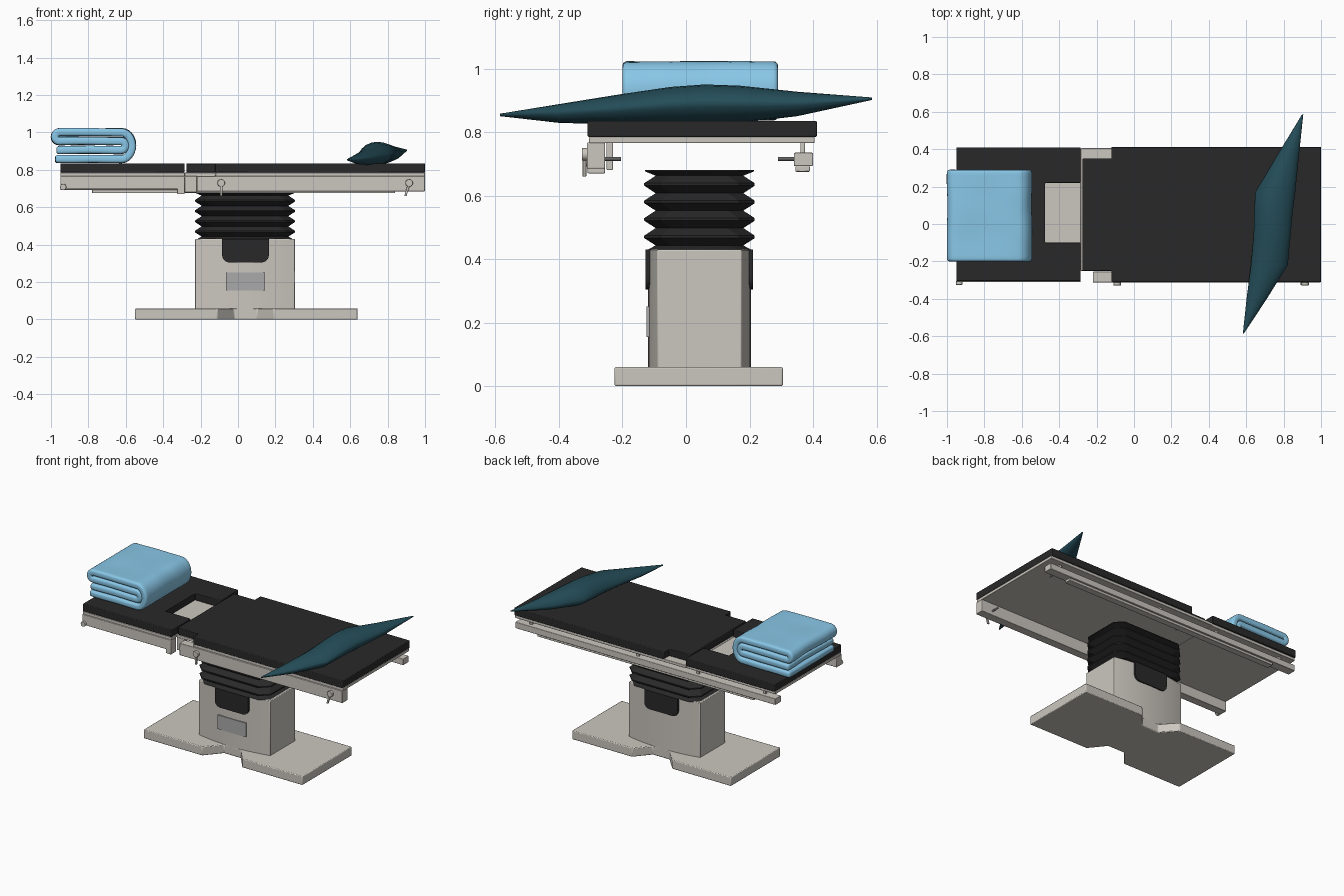
import bpy, bmesh, math
from mathutils import Vector, noise

if "Cube" in bpy.data.objects:
    bpy.data.objects.remove(bpy.data.objects["Cube"])


def material(name, r, g, b):
    m = bpy.data.materials.new(name)
    m.diffuse_color = (r, g, b, 1)
    m.use_nodes = True
    m.node_tree.nodes["Principled BSDF"].inputs["Base Color"].default_value = m.diffuse_color
    return m


CREAM = material("cream_metal", 0.60, 0.57, 0.52)
BLACK = material("black_vinyl", 0.022, 0.022, 0.022)
PANEL = material("panel_grey", 0.40, 0.40, 0.41)
TEAL = material("teal_cloth", 0.018, 0.075, 0.10)
BLUE = material("blue_cloth", 0.25, 0.57, 0.80)


def finish(name, bm, mat, bevel=0, smooth=30):
    bmesh.ops.recalc_face_normals(bm, faces=bm.faces)
    me = bpy.data.meshes.new(name)
    bm.to_mesh(me)
    bm.free()
    ob = bpy.data.objects.new(name, me)
    bpy.context.collection.objects.link(ob)
    me.materials.append(mat)
    if bevel:
        mod = ob.modifiers.new("bevel", "BEVEL")
        mod.width, mod.segments = bevel, 2
        mod.limit_method, mod.angle_limit = "ANGLE", math.radians(40)
    bpy.ops.object.select_all(action="DESELECT")
    ob.select_set(True)
    bpy.context.view_layer.objects.active = ob
    bpy.ops.object.shade_smooth_by_angle(angle=math.radians(smooth))
    return ob


def loft(name, rings, mat, bevel=0, smooth=30):
    """Closed rings of points joined in order and capped at both ends."""
    bm = bmesh.new()
    vs = [[bm.verts.new(p) for p in ring] for ring in rings]
    n = len(vs[0])
    for a, b in zip(vs, vs[1:]):
        for i in range(n):
            j = (i + 1) % n
            bm.faces.new((a[i], a[j], b[j], b[i]))
    bm.faces.new(vs[0])
    bm.faces.new(vs[-1])
    return finish(name, bm, mat, bevel, smooth)


def prism_z(name, pts, z0, z1, mat, bevel=0):
    return loft(name, [[(x, y, z) for x, y in pts] for z in (z0, z1)], mat, bevel)


def prism_y(name, pts, y0, y1, mat, bevel=0):
    return loft(name, [[(x, y, z) for x, z in pts] for y in (y0, y1)], mat, bevel)


def box(name, x0, x1, y0, y1, z0, z1, mat=CREAM, bevel=0.003):
    return prism_z(name, [(x0, y0), (x1, y0), (x1, y1), (x0, y1)], z0, z1, mat, bevel)


def disc(x, z, r, n=20):
    return [(x + r * math.cos(2 * math.pi * i / n), z + r * math.sin(2 * math.pi * i / n)) for i in range(n)]


# Floor base with a trapezoid notch front and back
prism_z("floor_base", [(-0.55, -0.225), (-0.11, -0.225), (-0.02, -0.12), (0.105, -0.12), (0.19, -0.225),
                       (0.64, -0.225), (0.64, 0.305), (0.19, 0.305), (0.105, 0.205), (-0.02, 0.205),
                       (-0.11, 0.305), (-0.55, 0.305)], 0, 0.06, CREAM, 0.005)

# Column with bowed front and back
CX, HX, CY = 0.0375, 0.2675, 0.0425
bow = [(CX + HX * t / 8, 0.1325 + 0.03 * (1 - (t / 8) ** 2)) for t in range(-8, 9)]
prism_z("column", [(x, CY - d) for x, d in bow] + [(x, CY + d) for x, d in reversed(bow)],
        0.05, 0.43, CREAM, 0.004)

# Dark covers on both column faces, rounded at the bottom
cover = [(0.165, 0.43), (-0.085, 0.43)]
for cx, a0 in ((-0.045, 180), (0.125, 270)):
    cover += [(cx + 0.04 * math.cos(math.radians(a0 + k * 15)),
               0.345 + 0.04 * math.sin(math.radians(a0 + k * 15))) for k in range(7)]
prism_y("front_cover", cover, -0.127, -0.10, BLACK)
prism_y("back_cover", cover, 0.18, 0.211, BLACK)
box("control_panel", -0.065, 0.145, -0.124, -0.10, 0.155, 0.25, PANEL, 0)


# Bellows
def bellows_ring(z, d):
    hx, hy, c = HX - d, 0.174 - d, 0.05
    pts = [(hx - c, -hy), (hx, -hy + c), (hx, hy - c), (hx - c, hy)]
    pts += [(-x, -y) for x, y in pts]
    return [(CX + x, CY + y, z) for x, y in pts]


rings = [bellows_ring(0.43, 0.012), bellows_ring(0.443, 0.036)]
for z in (0.47, 0.525, 0.58, 0.635):
    rings += [bellows_ring(z - 0.004, 0), bellows_ring(z + 0.004, 0), bellows_ring(z + 0.0275, 0.036)]
rings += [bellows_ring(0.676, 0.003), bellows_ring(0.68, 0.003)]
loft("bellows", rings, BLACK, 0, 20)

# Table top plates
box("leg_plate", -0.95, -0.285, -0.305, 0.40, 0.765, 0.785)
prism_z("body_plate", [(-0.285, -0.25), (-0.12, -0.25), (-0.12, -0.305), (1, -0.305), (1, 0.405), (-0.285, 0.405)],
        0.765, 0.785, CREAM, 0.003)

# Mattress sections
prism_z("leg_mattress", [(-0.95, -0.305), (-0.285, -0.305), (-0.285, -0.10), (-0.475, -0.10), (-0.475, 0.22),
                         (-0.285, 0.22), (-0.285, 0.41), (-0.95, 0.41)], 0.785, 0.835, BLACK, 0.004)
prism_z("body_mattress", [(-0.275, -0.25), (-0.12, -0.25), (-0.12, -0.31), (1, -0.31), (1, 0.412),
                          (-0.12, 0.412), (-0.12, 0.35), (-0.275, 0.35)], 0.785, 0.835, BLACK, 0.004)

# Side rails
box("front_leg_rail", -0.95, -0.285, -0.31, -0.255, 0.697, 0.767)
box("front_hinge_block", -0.325, -0.285, -0.31, -0.255, 0.67, 0.767)
box("front_body_rail", -0.22, 1.0, -0.312, -0.255, 0.685, 0.767)
box("hinge_link", -0.285, -0.22, -0.25, -0.23, 0.68, 0.767)
box("back_upper_rail", -0.95, 1.0, 0.34, 0.40, 0.693, 0.735)
box("back_lower_rail", -0.78, 0.84, 0.345, 0.39, 0.675, 0.693)
for i, x in enumerate((-0.85, -0.35, 0.1, 0.9)):
    box(f"back_rail_post_{i}", x - 0.01, x + 0.01, 0.36, 0.375, 0.73, 0.767)

# Rail clamps: round knob, lever and inner pin
for i, (x, lean) in enumerate(((-0.09, 0.0), (0.915, -0.02))):
    prism_y(f"clamp_knob_{i}", disc(x, 0.73, 0.02), -0.328, -0.305, CREAM, 0.002)
    prism_y(f"clamp_lever_{i}", [(x - 0.006, 0.73), (x + 0.008, 0.73), (x + lean + 0.006, 0.66),
                                 (x + lean - 0.006, 0.66)], -0.326, -0.314, CREAM, 0.002)
    prism_y(f"front_pin_{i}", disc(x, 0.715, 0.006, 10), -0.26, -0.205, PANEL)
    prism_y(f"back_pin_{i}", disc(x, 0.715, 0.006, 10), 0.29, 0.345, PANEL)
prism_y("leg_rail_knob", disc(-0.935, 0.708, 0.017), -0.325, -0.305, CREAM, 0.002)

# Pillow: lens sections along y as (y, left x, right x, top z, bottom z)
stations = [(-0.585, 0.582, 0.588, 0.858, 0.850), (-0.40, 0.602, 0.71, 0.888, 0.829),
            (-0.22, 0.625, 0.822, 0.917, 0.824), (-0.05, 0.64, 0.838, 0.942, 0.824),
            (0.06, 0.642, 0.848, 0.95, 0.825), (0.17, 0.648, 0.862, 0.946, 0.829),
            (0.35, 0.755, 0.88, 0.927, 0.850), (0.585, 0.898, 0.905, 0.909, 0.901)]
rings = []
for y, xl, xr, zt, zb in stations:
    zl, zr = zb + (zt - zb) * 0.4, zb + (zt - zb) * 0.55
    ring = []
    for k in range(20):
        a = 2 * math.pi * k / 20
        c, s = math.cos(a), math.sin(a)
        u = (c + 1) / 2
        edge = zl + (zr - zl) * u
        swell = abs(s) ** 1.3
        ring.append((xl + (xr - xl) * u, y, edge + ((zt if s > 0 else zb) - edge) * swell))
    rings.append(ring)
loft("pillow", rings, TEAL, 0, 60)


# Folded blanket: one strip folded over twice, seen from the front as a path
def arc(cx, cz, rx, rz, a0, a1, n=10):
    return [(cx + rx * math.cos(math.radians(a0 + (a1 - a0) * i / n)),
             cz + rz * math.sin(math.radians(a0 + (a1 - a0) * i / n))) for i in range(n + 1)]


def run(x0, x1, z, n=8):
    return [(x0 + (x1 - x0) * i / n, z) for i in range(1, n)]


path = [(-0.97, 0.906)] + run(-0.97, -0.625, 0.906) + arc(-0.625, 0.930, 0.024, 0.024, -90, 90)
path += run(-0.625, -0.955, 0.954) + arc(-0.955, 0.9775, 0.0235, 0.0235, 270, 90)
path += run(-0.955, -0.62, 1.001) + arc(-0.62, 0.9295, 0.053, 0.0715, 90, -90, 14)
path += run(-0.62, -0.978, 0.858) + [(-0.978, 0.858)]
bm = bmesh.new()
cols = []
NY = 16
for i in range(NY + 1):
    y = -0.2 + 0.49 * i / NY
    col = []
    for x, z in path:
        w = noise.noise(Vector((x * 7, y * 7, z * 9)))
        col.append(bm.verts.new((x + 0.004 * w, y, z + 0.003 * w)))
    cols.append(col)
for a, b in zip(cols, cols[1:]):
    for j in range(len(path) - 1):
        bm.faces.new((a[j], a[j + 1], b[j + 1], b[j]))
blanket = finish("folded_blanket", bm, BLUE)
solid = blanket.modifiers.new("thickness", "SOLIDIFY")
solid.thickness, solid.offset = 0.042, 0
soft = blanket.modifiers.new("soft_edges", "BEVEL")
soft.width, soft.segments = 0.014, 3
soft.limit_method, soft.angle_limit = "ANGLE", math.radians(60)
for p in blanket.data.polygons:
    p.use_smooth = True
while blanket.modifiers[-1].name != "soft_edges":
    blanket.modifiers.move(0, len(blanket.modifiers) - 1)
    if blanket.modifiers[0].name == "thickness":
        break
